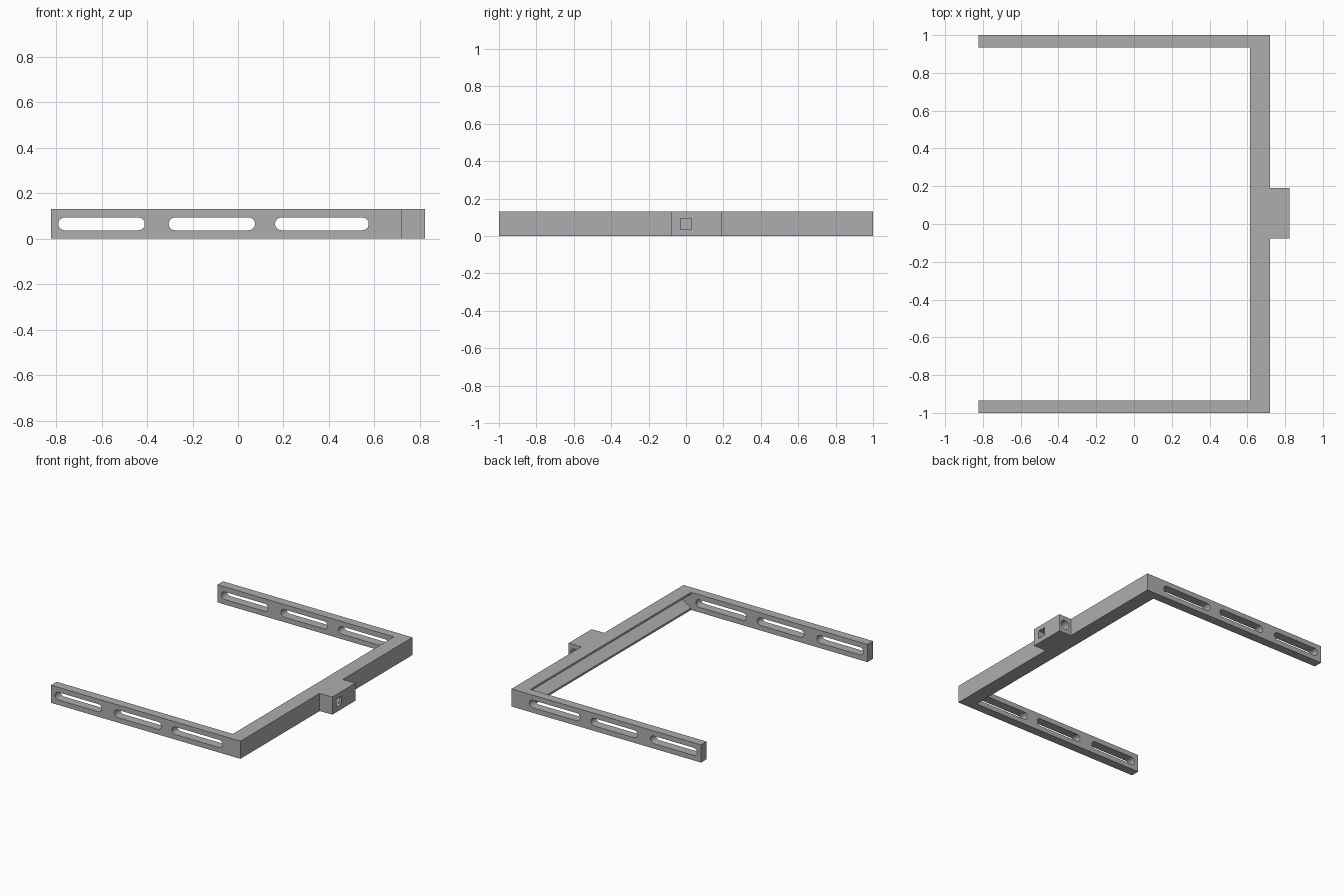
import bpy
import bmesh
import math
from mathutils import Matrix, Vector

cube = bpy.data.objects.get("Cube")
if cube:
    bpy.data.objects.remove(cube, do_unlink=True)

HEIGHT = 0.13
MID = HEIGHT / 2

grey = bpy.data.materials.new("plain grey")
grey.use_nodes = True
colour = (0.42, 0.42, 0.42, 1)
grey.diffuse_color = colour
grey.node_tree.nodes["Principled BSDF"].inputs["Base Color"].default_value = colour


def prism(name, points, direction):
    """Extrude a flat outline of 3D points along a direction."""
    bm = bmesh.new()
    face = bm.faces.new([bm.verts.new(p) for p in points])
    result = bmesh.ops.extrude_face_region(bm, geom=[face])
    moved = [v for v in result["geom"] if isinstance(v, bmesh.types.BMVert)]
    bmesh.ops.translate(bm, verts=moved, vec=Vector(direction))
    bmesh.ops.recalc_face_normals(bm, faces=bm.faces)
    mesh = bpy.data.meshes.new(name)
    bm.to_mesh(mesh)
    bm.free()
    mesh.materials.append(grey)
    obj = bpy.data.objects.new(name, mesh)
    bpy.context.collection.objects.link(obj)
    return obj


def arc(cx, r, start, end, y, steps=12):
    """Points of an arc in the xz plane at mid height."""
    angles = [start + (end - start) * i / steps for i in range(steps + 1)]
    return [(cx + r * math.cos(a), y, MID + r * math.sin(a)) for a in angles]


# Bracket body: two arms, cross bar and mounting block in one outline
outline = [(-0.822, -1), (0.72, -1), (0.72, -0.078), (0.822, -0.078),
           (0.822, 0.19), (0.72, 0.19), (0.72, 1), (-0.822, 1),
           (-0.822, 0.935), (0.613, 0.935), (0.613, -0.935), (-0.822, -0.935)]
body = prism("bracket_frame", [(x, y, 0) for x, y in outline], (0, 0, HEIGHT))

cutters = []

# Rounded slots, running through both arms
R = 0.028
for i, (x0, x1) in enumerate([(-0.79, -0.41), (-0.305, 0.075), (0.163, 0.575)]):
    for side in (-1, 1):
        y = side * 0.967 - 0.05
        loop = (arc(x1 - R, R, -math.pi / 2, math.pi / 2, y)
                + arc(x0 + R, R, math.pi / 2, 3 * math.pi / 2, y))
        cutters.append(prism(f"slot_cutter_{i}_{side}", loop, (0, 0.1, 0)))

# V groove along the inside of the cross bar
groove = [(0.613, 0.015), (0.70, MID), (0.613, HEIGHT - 0.015), (0.6, HEIGHT - 0.015), (0.6, 0.015)]
cutters.append(prism("groove_cutter", [(x, -0.935, z) for x, z in groove], (0, 1.87, 0)))

# Square socket in the block, met by a round bore from the back
h = 0.03
square = [(0.735, -h, MID - h), (0.735, h, MID - h), (0.735, h, MID + h), (0.735, -h, MID + h)]
cutters.append(prism("socket_cutter", square, (0.12, 0, 0)))
bore = arc(0.772, 0.034, 0, 2 * math.pi, 0.0, 32)[:-1]
cutters.append(prism("bore_cutter", bore, (0, 0.25, 0)))

# Apply the cuts and drop the cutters
for cutter in cutters:
    cutter.hide_render = True
    mod = body.modifiers.new(cutter.name, 'BOOLEAN')
    mod.operation = 'DIFFERENCE'
    mod.solver = 'EXACT'
    mod.object = cutter

bpy.context.view_layer.objects.active = body
body.select_set(True)
for mod in list(body.modifiers):
    bpy.ops.object.modifier_apply(modifier=mod.name)
for cutter in cutters:
    bpy.data.objects.remove(cutter, do_unlink=True)

bpy.ops.object.shade_smooth_by_angle(angle=math.radians(30))
